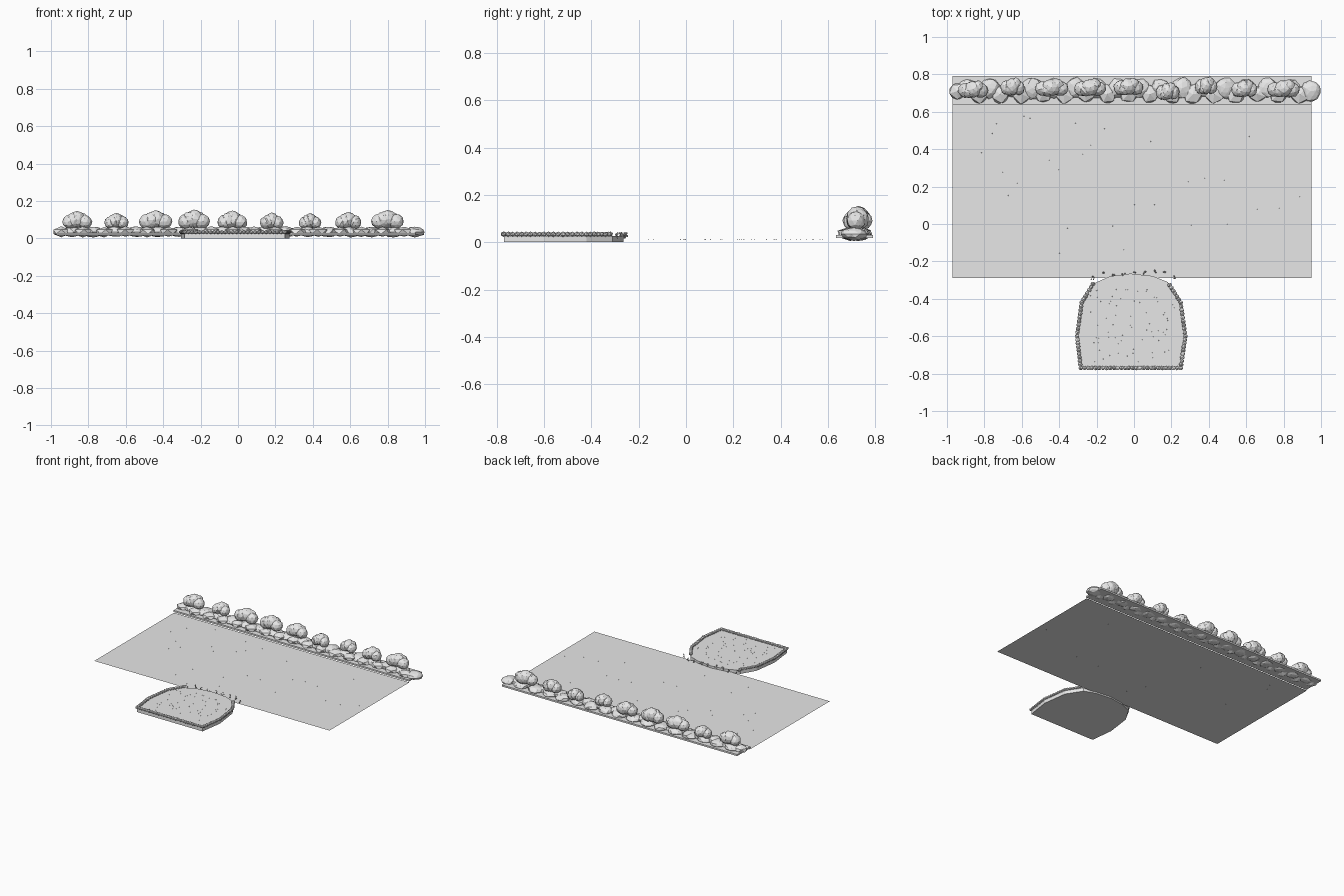
import bpy
import bmesh
import math
import random
from mathutils import Matrix, Vector

random.seed(7)
cube = bpy.data.objects.get("Cube")
if cube:
    bpy.data.objects.remove(cube, do_unlink=True)

grey = bpy.data.materials.new("plain grey")
grey.use_nodes = True
grey.diffuse_color = (0.8, 0.8, 0.8, 1)
grey.node_tree.nodes["Principled BSDF"].inputs["Base Color"].default_value = (0.8, 0.8, 0.8, 1)


def finish(bm, name):
    mesh = bpy.data.meshes.new(name)
    bm.to_mesh(mesh)
    bm.free()
    mesh.materials.append(grey)
    obj = bpy.data.objects.new(name, mesh)
    bpy.context.collection.objects.link(obj)
    return obj


def box(name, x0, x1, y0, y1, z0, z1):
    bm = bmesh.new()
    place = Matrix.Translation(((x0 + x1) / 2, (y0 + y1) / 2, (z0 + z1) / 2))
    size = Matrix.Diagonal((x1 - x0, y1 - y0, z1 - z0, 1))
    bmesh.ops.create_cube(bm, size=1, matrix=place @ size)
    return finish(bm, name)


def blob(bm, centre, radii, detail=1, jitter=0.0):
    """Faceted ellipsoid with a random turn and roughened points."""
    turn = Matrix.Rotation(random.uniform(0, math.tau), 4, "Z")
    verts = bmesh.ops.create_icosphere(bm, subdivisions=detail, radius=1, matrix=turn)["verts"]
    for v in verts:
        scale = 1 + random.uniform(-jitter, jitter)
        v.co = Vector(centre) + Vector(c * r * scale for c, r in zip(v.co, radii))


def along(points, step):
    """Evenly spaced positions on an open polyline."""
    for a, b in zip(points, points[1:]):
        a, b = Vector(a), Vector(b)
        count = max(1, round((b - a).length / step))
        for i in range(count):
            yield a.lerp(b, i / count)


# Lawn sheet and the raised bed strip along its back edge
bm = bmesh.new()
corners = [(-0.97, -0.29), (0.95, -0.29), (0.95, 0.64), (-0.97, 0.64)]
bm.faces.new([bm.verts.new((x, y, 0.01)) for x, y in corners])
finish(bm, "lawn")
box("bed_strip", -0.97, 0.95, 0.635, 0.79, 0.018, 0.03)

# Low faceted rocks filling the bed
bm = bmesh.new()
rocks = 34
for i in range(rocks):
    x = -0.945 + 1.89 * i / (rocks - 1)
    y = 0.71 + (0.016 if i % 2 else -0.016)
    if i in (0, rocks - 1):
        y = 0.71
    blob(bm, (x, y, 0.035), (0.054, random.uniform(0.046, 0.058), 0.028), 1 + i % 2, 0.1)
finish(bm, "bed_rocks")

# Rounded shrubs, each a cluster of lobes: x, y, width, top
shrubs = [(-0.86, 0.72, 0.16, 0.147), (-0.65, 0.735, 0.13, 0.137),
          (-0.44, 0.73, 0.18, 0.15), (-0.235, 0.73, 0.17, 0.153),
          (-0.03, 0.735, 0.16, 0.147), (0.18, 0.71, 0.125, 0.138),
          (0.385, 0.74, 0.12, 0.135), (0.59, 0.725, 0.14, 0.142),
          (0.80, 0.725, 0.175, 0.152)]
for i, (x, y, width, top) in enumerate(shrubs):
    bm = bmesh.new()
    half = width / 2
    tall = top - 0.055
    blob(bm, (x, y, top - tall * 0.5), (half * 0.6, 0.045, tall * 0.5), 2, 0.04)
    for side in (-1, 1):
        blob(bm, (x + side * half * 0.5, y - 0.006, 0.05 + tall * 0.42),
             (half * 0.5, 0.04, tall * 0.42), 2, 0.05)
        blob(bm, (x + side * half * 0.25, y + side * 0.012, 0.05 + tall * 0.5),
             (half * 0.5, 0.036, tall * 0.45), 2, 0.05)
    finish(bm, f"shrub_{i + 1}")

# Patio slab with straight front, bowed sides and arched back
left_side = [(-0.22, -0.32), (-0.28, -0.42), (-0.305, -0.6), (-0.285, -0.77)]
right_side = [(0.25, -0.77), (0.275, -0.6), (0.25, -0.42), (0.18, -0.31)]
back_arc = [(0.1, -0.278), (-0.02, -0.265), (-0.13, -0.28)]
outline = left_side + right_side + back_arc
bm = bmesh.new()
base = bm.faces.new([bm.verts.new((x, y, 0)) for x, y in outline])
top = bmesh.ops.extrude_face_region(bm, geom=[base])["geom"]
for v in top:
    if isinstance(v, bmesh.types.BMVert):
        v.co.z = 0.026
if base.is_valid and not any(f.normal.z < -0.5 for f in bm.faces):
    bm.faces.new([v for v in base.verts])
bmesh.ops.recalc_face_normals(bm, faces=bm.faces)
finish(bm, "patio")

# Round border stones along the sides and front
bm = bmesh.new()
for p in along(left_side + right_side, 0.02):
    blob(bm, (p.x, p.y, 0.034), (0.013, 0.013, 0.011), 1, 0.08)
finish(bm, "border_stones")

# Tiny sprigs where the patio meets the lawn
bm = bmesh.new()
for i in range(9):
    x = -0.22 + 0.055 * i
    y = -0.262 - 0.4 * max(0, abs(x) - 0.17) + random.uniform(-0.008, 0.008)
    for k in range(4):
        blob(bm, (x + random.uniform(-0.008, 0.008), y + random.uniform(-0.008, 0.008),
                  0.02 + 0.006 * k), (0.004, 0.004, 0.005))
finish(bm, "sprigs")

# Scattered specks of grit on the patio and lawn
bm = bmesh.new()
for i in range(70):
    blob(bm, (random.uniform(-0.24, 0.22), random.uniform(-0.74, -0.34), 0.027),
         (0.002, 0.002, 0.002))
for i in range(30):
    blob(bm, (random.uniform(-0.9, 0.9), random.uniform(-0.25, 0.6), 0.011),
         (0.002, 0.002, 0.002))
finish(bm, "grit")
